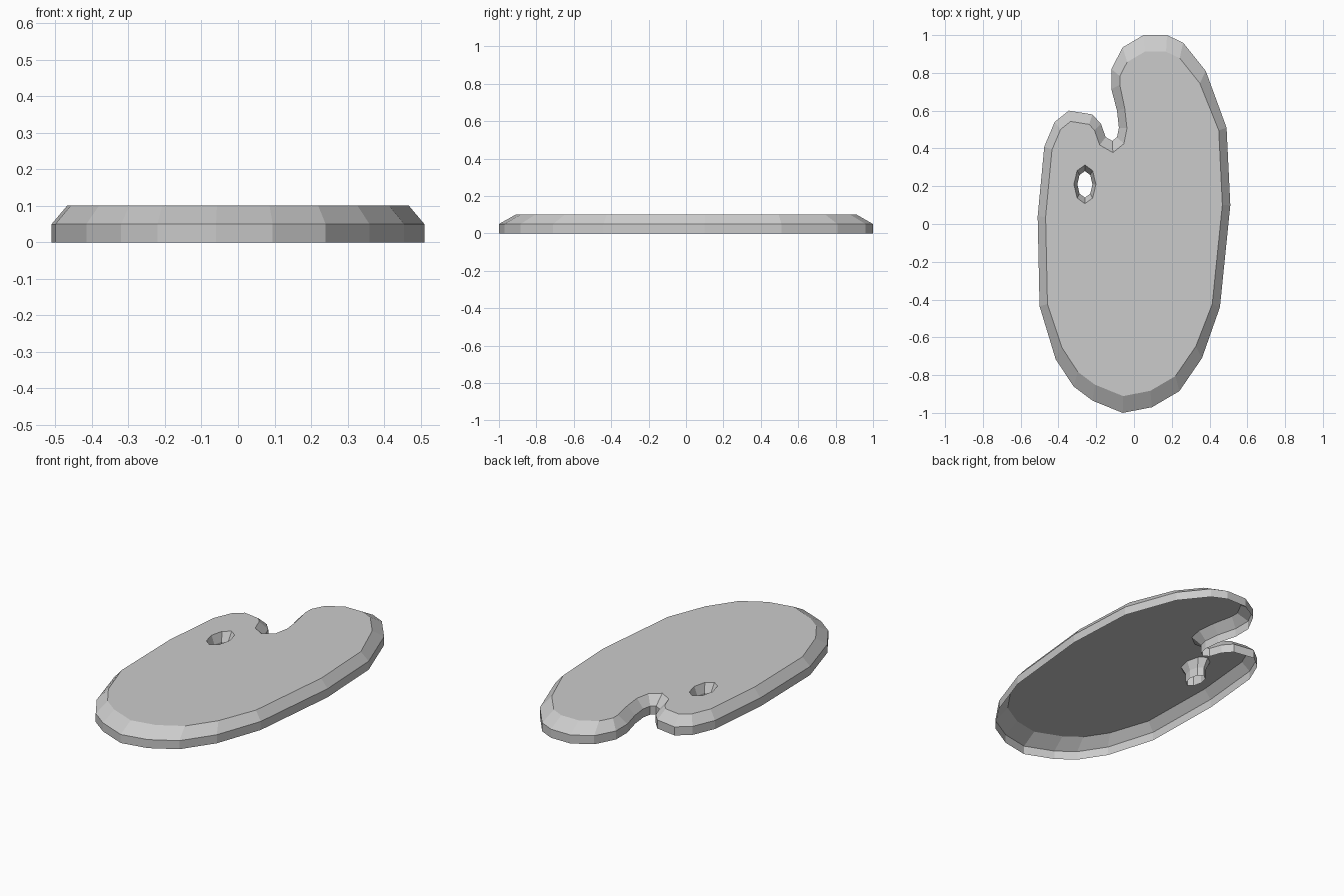
import bpy
import bmesh
import math
from mathutils import Vector

RIM_HEIGHT = 0.05
TOP_HEIGHT = 0.10

# Remove the default cube
default_cube = bpy.data.objects.get("Cube")
if default_cube:
    bpy.data.objects.remove(default_cube, do_unlink=True)

# Single painted colour
grey = bpy.data.materials.new("light grey")
grey.use_nodes = True
colour = (0.6, 0.6, 0.6, 1.0)
grey.diffuse_color = colour
grey.node_tree.nodes["Principled BSDF"].inputs["Base Color"].default_value = colour

# Board outline, clockwise from the top, with the thumb notch last
outline = [
    (.05, 1), (.175, 1), (.26, .96), (.38, .81), (.49, .51), (.51, .1),
    (.455, -.44), (.36, -.71), (.24, -.885), (.095, -.97), (-.06, -1),
    (-.22, -.935), (-.32, -.86), (-.415, -.715), (-.5, -.435), (-.51, .04),
    (-.475, .41), (-.42, .54), (-.345, .6), (-.22, .58), (-.175, .53),
    (-.15, .46), (-.115, .44), (-.09, .46), (-.08, .51), (-.09, .6),
    (-.12, .715), (-.12, .82), (-.06, .935),
]

# Thumb hole, anticlockwise so its walls face into the opening
hole = []
for i in range(8):
    angle = math.tau * i / 8
    hole.append((-.26 + .04 * math.cos(angle), .21 + .07 * math.sin(angle)))


def board_bevel(x, y):
    """Bevel width along x and y; wider at both ends of the board."""
    return (.045, .088) if abs(y) > .65 else (.042, .055)


def hole_bevel(x, y):
    return (.017, .03)


def inset(points, bevel):
    """Mitred inset toward the right of travel, with separate x and y widths."""
    result = []
    count = len(points)
    for i, (x, y) in enumerate(points):
        wx, wy = bevel(x, y)
        before, after = points[i - 1], points[(i + 1) % count]
        d1 = Vector(((x - before[0]) / wx, (y - before[1]) / wy)).normalized()
        d2 = Vector(((after[0] - x) / wx, (after[1] - y) / wy)).normalized()
        n1, n2 = Vector((d1.y, -d1.x)), Vector((d2.y, -d2.x))
        mitre = (n1 + n2) / (1 + n1.dot(n2))
        result.append((x + mitre.x * wx, y + mitre.y * wy))
    return result


def add_wall(bm, points, bevel):
    """Upright rim and sloped bevel; returns the edges around the top."""
    levels = [(points, 0), (points, RIM_HEIGHT), (inset(points, bevel), TOP_HEIGHT)]
    rings = [[bm.verts.new((x, y, z)) for x, y in ring] for ring, z in levels]
    count = len(points)
    for low, high in zip(rings, rings[1:]):
        for i in range(count):
            j = (i + 1) % count
            bm.faces.new((low[i], high[i], high[j], low[j]))
    top = rings[-1]
    return [bm.edges.get((top[i - 1], top[i])) for i in range(count)]


# Open-bottomed board shell
bm = bmesh.new()
rim = add_wall(bm, outline, board_bevel) + add_wall(bm, hole, hole_bevel)

# Flat top with the thumb hole left open
fill = bmesh.ops.triangle_fill(bm, edges=rim, use_beauty=True, use_dissolve=False)
for item in fill["geom"]:
    if isinstance(item, bmesh.types.BMFace):
        item.normal_update()
        if item.normal.z < 0:
            item.normal_flip()

mesh = bpy.data.meshes.new("palette_board")
bm.to_mesh(mesh)
bm.free()
mesh.materials.append(grey)
board = bpy.data.objects.new("palette_board", mesh)
bpy.context.collection.objects.link(board)
